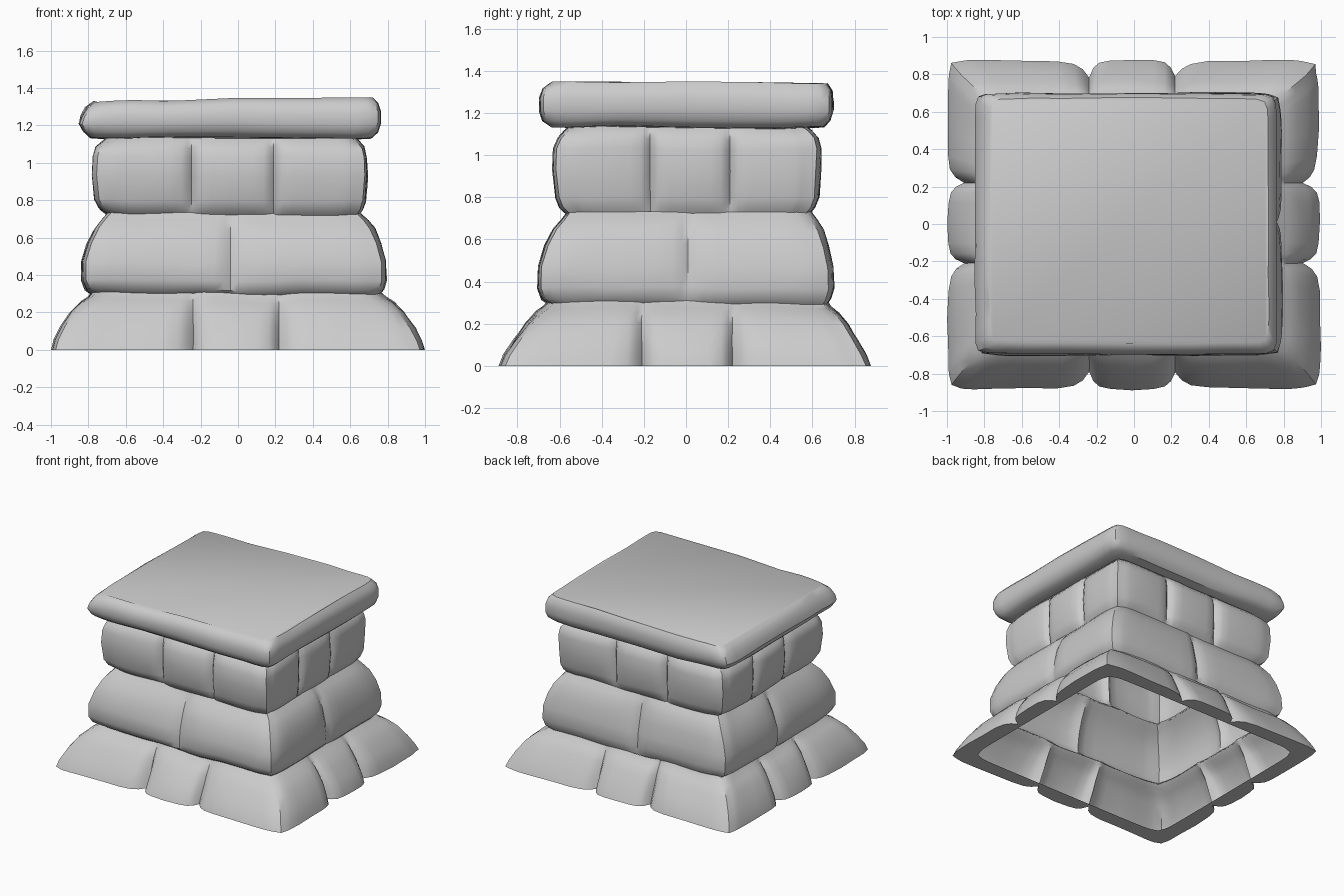
import bpy, bmesh, random
from mathutils import Vector, noise

if "Cube" in bpy.data.objects:
    bpy.data.objects.remove(bpy.data.objects["Cube"])

random.seed(4)


def ring(row, seams, slack, radius):
    """One loop around the pedestal: (z, x0, x1, y0, y1, groove depth), dented at the seams."""
    z, x0, x1, y0, y1, depth = row
    pts = []
    for side in range(4):
        a, b = ((x0, x1), (y0, y1))[side % 2]
        cuts = [a + radius] + list(seams[side % 2]) + [b - radius]
        line = []
        for i in range(len(cuts) - 1):
            lo, hi = cuts[i], cuts[i + 1]
            for f in (0, .05, .12, .25, .5, .75, .88, .95, 1):
                if i and f == 0:
                    continue
                inset = slack[side][i] * (0.4 if depth else 0)
                # rounded edge toward a joint, gentle fall-off toward a corner
                for near, joint in ((f, i > 0), (1 - f, i < len(cuts) - 2)):
                    drop = {0: 1, .05: .5, .12: .2, .25: .06}.get(round(near, 2), 0)
                    inset += drop * (depth if joint else radius * .12)
                line.append((lo + (hi - lo) * f, inset))
        if side > 1:
            line.reverse()
        for t, d in line:
            pts.append(((t, y0 + d), (x1 - d, t), (t, y1 - d), (x0 + d, t))[side])
        # rounded corner after each side
        k = radius * .36
        pts.append(((x1 - k, y0 + k), (x1 - k, y1 - k), (x0 + k, y1 - k), (x0 + k, y0 + k))[side])
    out = []
    for x, y in pts:
        p = Vector((x, y, z))
        if depth or z > .01:
            n = noise.noise(p * 5) * .012
            p.x *= 1 + n * .9
            p.y *= 1 + n * .9
            if z > .01:
                p.z += noise.noise(p * 3.5 + Vector((7, 3, 1))) * .014
        out.append(p)
    return out


def course(name, rows, seams, radius=.08, cap=False, tilt=0):
    slack = [[random.uniform(0, .04) for _ in range(4)] for _ in range(4)]
    bm = bmesh.new()
    loops = []
    for row in rows:
        pts = ring(row, seams, slack, radius)
        for p in pts:
            if row[0] > 1.25:
                p.z += tilt * p.x - .004 * p.y
            p.x = max(-1, min(1, p.x))
        loops.append([bm.verts.new(p) for p in pts])
    for low, high in zip(loops, loops[1:]):
        n = len(low)
        for i in range(n):
            j = (i + 1) % n
            bm.faces.new((low[i], low[j], high[j], high[i]))
    if cap:
        bm.faces.new(loops[-1])
    mesh = bpy.data.meshes.new(name)
    bm.to_mesh(mesh)
    bm.free()
    obj = bpy.data.objects.new(name, mesh)
    bpy.context.collection.objects.link(obj)
    bpy.ops.object.select_all(action='DESELECT')
    obj.select_set(True)
    bpy.context.view_layer.objects.active = obj
    bpy.ops.object.shade_smooth_by_angle(angle=.7)
    return obj


# Flared footing with a flat underside rim
course("footing_stones", [
    (0, -.87, .87, -.76, .76, 0),
    (0, -1.0, 1.0, -.885, .885, .09),
    (.05, -.985, .985, -.865, .865, .09),
    (.12, -.95, .95, -.82, .825, .08),
    (.20, -.90, .89, -.765, .775, .06),
    (.255, -.845, .835, -.715, .73, .04),
    (.28, -.805, .79, -.68, .695, .02),
    (.305, -.785, .76, -.66, .68, .01),
], ((-.24, .22), (-.21, .22)))

# Sloping middle course of large blocks
course("middle_stones", [
    (.295, -.785, .76, -.66, .675, .005),
    (.32, -.82, .785, -.70, .69, .02),
    (.37, -.84, .80, -.72, .705, .035),
    (.47, -.84, .795, -.715, .70, .04),
    (.57, -.81, .77, -.685, .68, .04),
    (.65, -.77, .735, -.645, .655, .035),
    (.695, -.735, .70, -.605, .625, .02),
    (.735, -.70, .66, -.575, .595, .005),
], ((-.04,), (.01,)))

# Upright upper course
course("upper_stones", [
    (.725, -.70, .66, -.575, .595, .005),
    (.755, -.745, .68, -.61, .62, .025),
    (.80, -.77, .695, -.63, .64, .045),
    (.93, -.785, .705, -.645, .65, .05),
    (1.03, -.78, .70, -.64, .65, .05),
    (1.08, -.765, .69, -.62, .635, .04),
    (1.115, -.72, .66, -.59, .605, .015),
    (1.135, -.69, .635, -.565, .58, .005),
], ((-.25, .19), (-.17, .21)))

# Overhanging cap slab with a slightly tilted flat top
course("cap_slab", [
    (1.13, -.69, .635, -.565, .58, 0),
    (1.135, -.79, .715, -.64, .655, 0),
    (1.165, -.825, .75, -.68, .685, 0),
    (1.21, -.85, .765, -.695, .70, 0),
    (1.26, -.84, .765, -.695, .70, 0),
    (1.305, -.815, .75, -.68, .695, 0),
    (1.337, -.775, .72, -.64, .675, 0),
], ((), ()), radius=.06, cap=True, tilt=.013)
